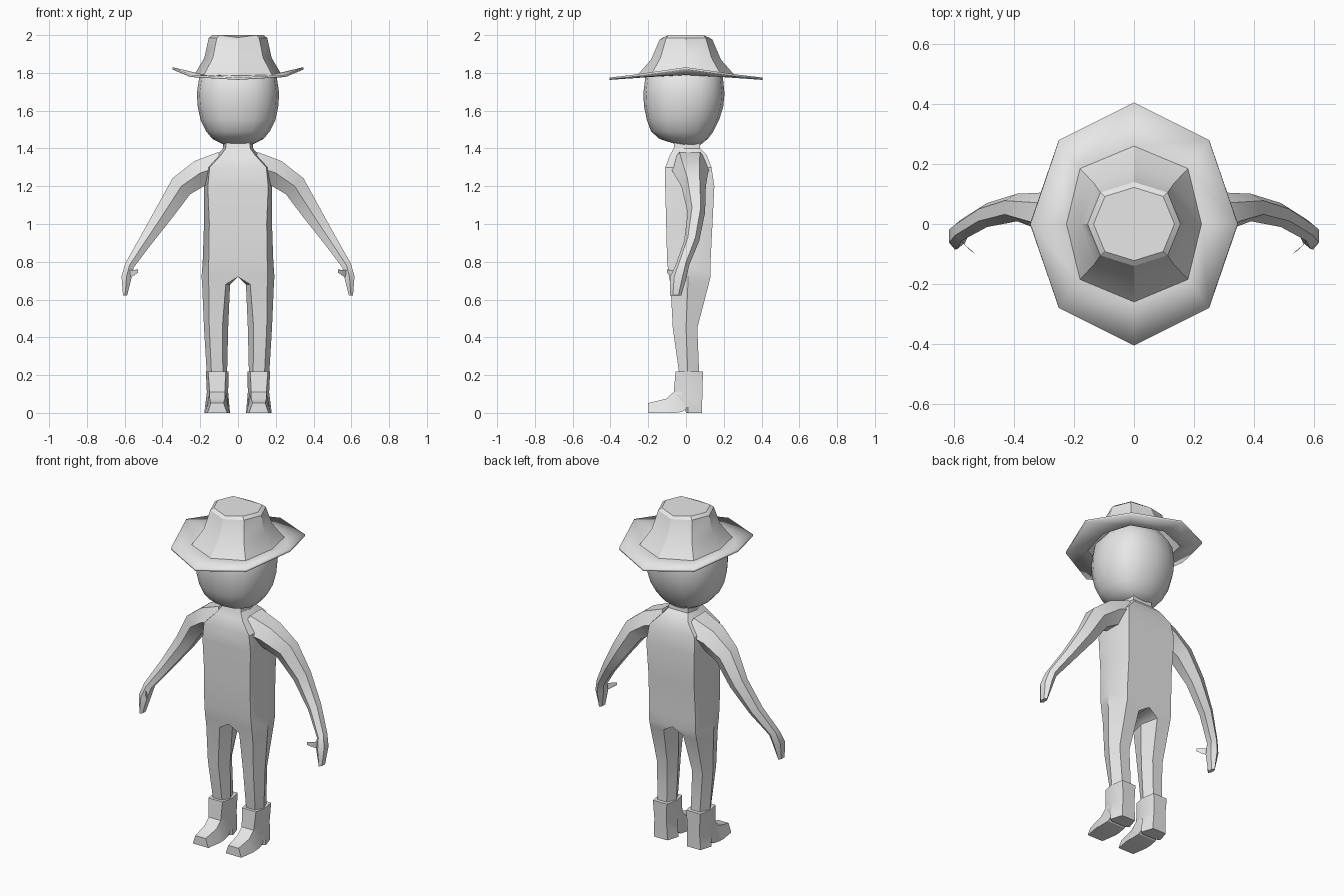
import bpy, bmesh, math
from mathutils import Vector

if "Cube" in bpy.data.objects:
    bpy.data.objects.remove(bpy.data.objects["Cube"])

grey = bpy.data.materials.new("light_grey")
grey.diffuse_color = (0.8, 0.8, 0.8, 1)
grey.use_nodes = True
grey.node_tree.nodes["Principled BSDF"].inputs["Base Color"].default_value = grey.diffuse_color


def build(name, lofts, mirror=False, thickness=0, angle=30):
    """Each loft is (rings, closed, cap_start, cap_end)."""
    bm = bmesh.new()
    for rings, closed, cap_a, cap_b in lofts:
        vs = [[bm.verts.new(p) for p in r] for r in rings]
        n = len(vs[0])
        for a, b in zip(vs, vs[1:]):
            for i in range(n if closed else n - 1):
                j = (i + 1) % n
                bm.faces.new((a[i], a[j], b[j], b[i]))
        if cap_a:
            bm.faces.new(vs[0][::-1])
        if cap_b:
            bm.faces.new(vs[-1])
    bmesh.ops.remove_doubles(bm, verts=bm.verts, dist=0.0005)
    bmesh.ops.recalc_face_normals(bm, faces=bm.faces)
    me = bpy.data.meshes.new(name)
    bm.to_mesh(me)
    bm.free()
    me.materials.append(grey)
    ob = bpy.data.objects.new(name, me)
    bpy.context.collection.objects.link(ob)
    bpy.ops.object.select_all(action='DESELECT')
    ob.select_set(True)
    bpy.context.view_layer.objects.active = ob
    bpy.ops.object.shade_smooth_by_angle(angle=math.radians(angle))
    if mirror:
        m = ob.modifiers.new("mirror", 'MIRROR')
        m.use_clip = True
    if thickness:
        s = ob.modifiers.new("thickness", 'SOLIDIFY')
        s.thickness = thickness
        s.offset = -1
    return ob


# Torso half: z, front y, side y, back y, front corner x, side x
def torso_ring(z, f, m, b, c, s):
    return [(0, f, z), (c, f, z), (s, m, z), (c, b, z), (0, b, z)]


torso = [torso_ring(*r) for r in (
    (1.46, -.06, .005, .07, .06, .075),
    (1.40, -.065, .005, .075, .065, .08),
    (1.365, -.085, .02, .11, .09, .11),
    (1.30, -.11, .02, .135, .15, .17),
    (1.20, -.11, .02, .15, .16, .18),
    (1.00, -.105, .01, .14, .152, .18),
    (.80, -.10, .01, .13, .155, .187),
    (.72, -.09, .01, .13, .155, .193))]


# Leg: z, front y, side y, back y, front inner x, front outer x, inner x, outer x
def leg_ring(z, f, m, b, ci, co, si, so):
    return [(ci, f, z), (co, f, z), (so, m, z), (co, b, z), (ci, b, z), (si, m, z)]


leg = [leg_ring(*r) for r in (
    (.72, -.09, .01, .13, 0, .155, 0, .193),
    (.68, -.082, .01, .12, .065, .155, .042, .19),
    (.45, -.07, .0, .06, .083, .152, .052, .18),
    (.20, -.035, .01, .07, .08, .14, .058, .165))]
build("body", [(torso, False, False, False), (leg, True, False, True)], mirror=True)

# Arm and hand: centre x, y, z, half thickness, half width
path = ((.08, .02, 1.31, .075, .11), (.20, .025, 1.27, .07, .092),
        (.30, .04, 1.20, .063, .065), (.39, .055, 1.06, .05, .046),
        (.49, .03, .91, .035, .04), (.575, -.02, .78, .025, .036),
        (.59, -.04, .72, .027, .044), (.598, -.055, .622, .011, .03))
arm = []
for i, (x, y, z, t, w) in enumerate(path):
    a, b = path[max(i - 1, 0)], path[min(i + 1, len(path) - 1)]
    d = Vector((b[0] - a[0], 0, b[2] - a[2])).normalized()
    nrm = Vector((-d.z, 0, d.x))
    ring = []
    for k in range(6):
        q = k * math.pi / 3
        ring.append(Vector((x, y, z)) + nrm * (t * math.sin(q) / .866)
                    + Vector((0, w * math.cos(q), 0)))
    arm.append(ring)
build("arm", [(arm, True, True, True)], mirror=True)


# Thumb
def thumb_ring(x, y, z, r):
    return [(x + r * sx, y + r * sx, z + r * sz)
            for sx, sz in ((-.7, -1), (.7, -1), (.7, 1), (-.7, 1))]


thumb = [thumb_ring(*r) for r in ((.59, -.04, .735, .022),
                                  (.56, -.075, .742, .014), (.535, -.095, .75, .008))]
build("thumb", [(thumb, True, True, True)], mirror=True)

# Boot: shaft with heel, then toe
shaft = [leg_ring(*r) for r in (
    (.22, -.055, .01, .09, .065, .158, .05, .17),
    (.11, -.065, .01, .087, .07, .15, .052, .165),
    (.03, -.01, .01, .085, .065, .155, .045, .175),
    (0, 0, .012, .085, .065, .155, .042, .178))]
# y, bottom z, top z, half width at bottom and top
toe = [[(.11 - wb, y, zb), (.11 + wb, y, zb), (.11 + wt, y, zt), (.11 - wt, y, zt)]
       for y, zb, zt, wb, wt in (
    (.01, .03, .13, .056, .052), (-.02, .005, .125, .06, .048),
    (-.066, 0, .11, .064, .04), (-.105, 0, .075, .066, .04),
    (-.2, 0, .052, .052, .034))]
build("boot", [(shaft, True, True, True), (toe, True, True, True)], mirror=True)

# Head: z, half width, front y, back y
head = []
for z, w, f, b in ((1.415, .065, -.03, .07), (1.45, .135, -.14, .115),
                   (1.49, .168, -.185, .145), (1.55, .198, -.207, .175),
                   (1.62, .213, -.222, .197), (1.69, .218, -.226, .204),
                   (1.78, .205, -.215, .195), (1.86, .14, -.14, .14)):
    ring = []
    for k in range(16):
        c, s = math.cos(k * math.pi / 8), math.sin(k * math.pi / 8)
        sx = math.copysign(abs(c) ** .85, c)
        sy = math.copysign(abs(s) ** .85, s)
        ring.append((w * sx, (f + b) / 2 + (b - f) / 2 * sy, z))
    head.append(ring)
build("head", [(head, True, True, True)], angle=40)


# Hat: eight sided rings given by side x, diagonal x and y, front y and their heights
def hat_ring(x, dx, dy, y, zx, zd, zy):
    return [(x, 0, zx), (dx, dy, zd), (0, y, zy), (-dx, dy, zd),
            (-x, 0, zx), (-dx, -dy, zd), (0, -y, zy), (dx, -dy, zd)]


hat = [hat_ring(*r) for r in (
    (.345, .25, .28, .405, 1.83, 1.79, 1.775),
    (.225, .18, .185, .26, 1.80, 1.79, 1.785),
    (.178, .133, .135, .185, 1.88, 1.88, 1.87),
    (.155, .112, .105, .14, 1.985, 1.985, 1.975),
    (.135, .097, .092, .122, 2.0, 2.0, 1.987))]
build("hat", [(hat, True, False, True)], thickness=.012)
